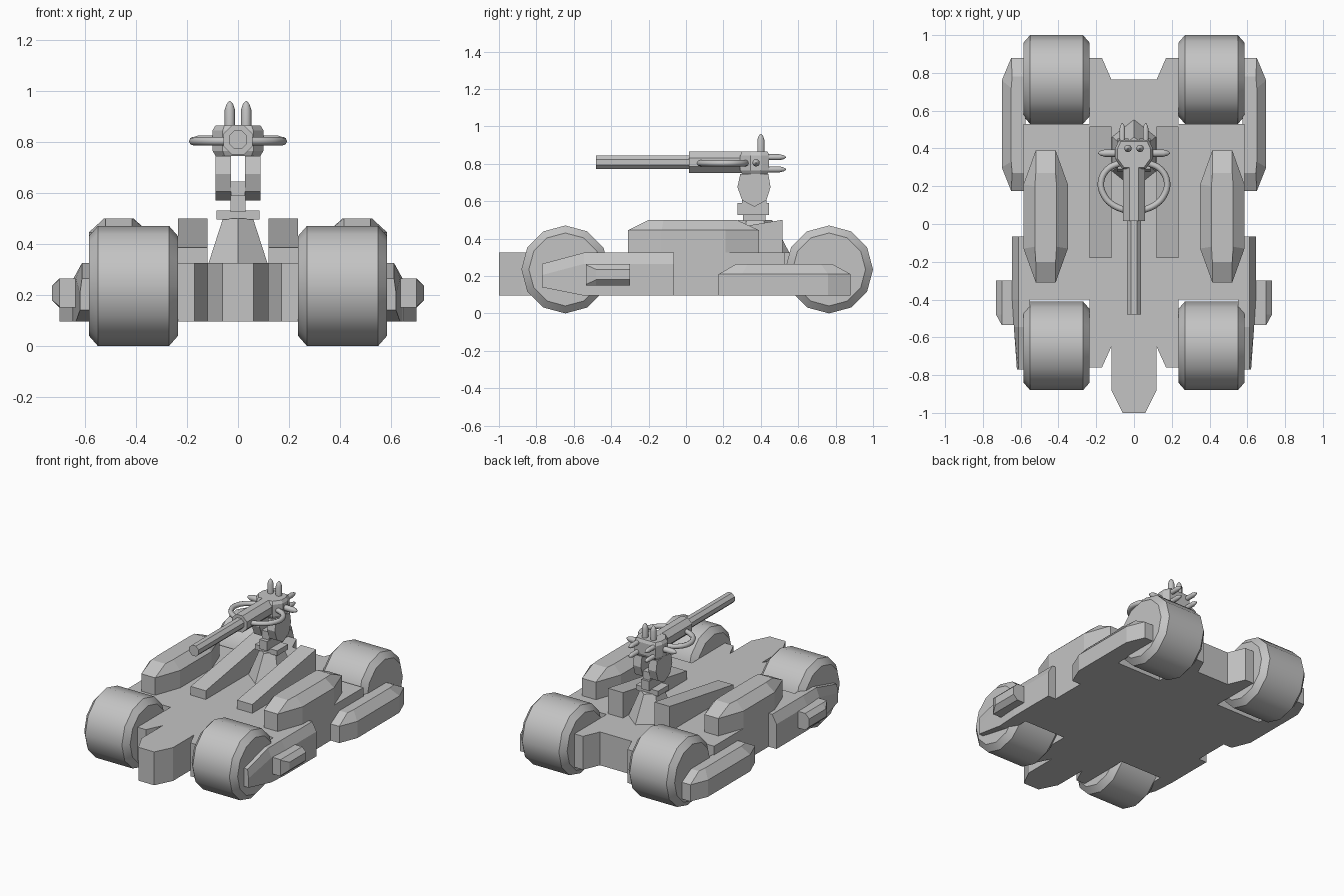
import bpy, bmesh, math
from mathutils import Vector

if "Cube" in bpy.data.objects:
    bpy.data.objects.remove(bpy.data.objects["Cube"], do_unlink=True)

grey = bpy.data.materials.new("plain_grey")
grey.use_nodes = True
colour = (0.55, 0.55, 0.55, 1)
grey.diffuse_color = colour
grey.node_tree.nodes["Principled BSDF"].inputs["Base Color"].default_value = colour


def loft(name, rings, smooth=False):
    """Skin matching rings of points and cap both ends."""
    bm = bmesh.new()
    loops = [[bm.verts.new(p) for p in ring] for ring in rings]
    n = len(loops[0])
    for a, b in zip(loops, loops[1:]):
        for i in range(n):
            j = (i + 1) % n
            bm.faces.new((a[i], a[j], b[j], b[i]))
    bm.faces.new(loops[0])
    bm.faces.new(loops[-1])
    bmesh.ops.recalc_face_normals(bm, faces=bm.faces)
    mesh = bpy.data.meshes.new(name)
    bm.to_mesh(mesh)
    bm.free()
    mesh.materials.append(grey)
    obj = bpy.data.objects.new(name, mesh)
    bpy.context.collection.objects.link(obj)
    if smooth:
        bpy.ops.object.select_all(action='DESELECT')
        obj.select_set(True)
        bpy.context.view_layer.objects.active = obj
        bpy.ops.object.shade_smooth_by_angle(angle=math.radians(40))
    return obj


def box(name, x0, x1, y0, y1, z0, z1):
    flat = [(x0, y0), (x1, y0), (x1, y1), (x0, y1)]
    return loft(name, [[(x, y, z) for x, y in flat] for z in (z0, z1)])


def turned(name, start, axis, profile, sides, smooth=True, phase=0.0):
    """Round part along an axis; profile is (distance, radius)."""
    axis = Vector(axis).normalized()
    u = Vector((1, 0, 0)) if abs(axis.z) > 0.5 else Vector((0, 0, 1))
    v = axis.cross(u)
    rings = []
    for d, r in profile:
        centre = Vector(start) + axis * d
        turns = [2 * math.pi * (i + phase) / sides for i in range(sides)]
        rings.append([centre + (u * math.cos(t) + v * math.sin(t)) * r for t in turns])
    return loft(name, rings, smooth)


def spike(name, start, axis, length, radius):
    turned(name, start, axis, [(0, radius), (length * 0.72, radius),
                               (length * 0.9, radius * 0.65), (length, radius * 0.15)], 10)


def chamfered_pod(name, s, base, top, z0, z1, z2):
    rings = [[(s * x, y, z) for x, y in flat]
             for flat, z in ((base, z0), (base, z1), (top, z2))]
    loft(name, rings)


# Flat hull with front prong and wheel bays
half = [(0.06, -1), (0.12, -0.88), (0.12, -0.65), (0.17, -0.76), (0.235, -0.76),
        (0.235, -0.4), (0.585, -0.4), (0.585, 0.53), (0.235, 0.53),
        (0.235, 0.88), (0.17, 0.88), (0.12, 0.765)]
outline = half + [(-x, y) for x, y in reversed(half)]
loft("hull", [[(x, y, z) for x, y in outline] for z in (0.095, 0.325)])

for side, s in (("left", 1), ("right", -1)):
    # Wheels with bevelled rims
    for end, y in (("front", -0.645), ("rear", 0.765)):
        turned(f"{end}_{side}_wheel", (s * 0.235, y, 0.235), (s, 0, 0),
               [(0, 0.195), (0.035, 0.235), (0.315, 0.235), (0.35, 0.195)], 12)

    # Front fender, narrowing toward the nose
    rings = []
    for y, low, high, out in ((-0.065, 0.095, 0.325, 0.645),
                              (-0.4, 0.095, 0.325, 0.645),
                              (-0.545, 0.095, 0.325, 0.636),
                              (-0.77, 0.14, 0.265, 0.62)):
        section = [(0.55, low), (out, low), (out, high - 0.06), (0.612, high), (0.55, high)]
        rings.append([(s * x, y, z) for x, z in section])
    loft(f"{side}_front_fender", rings)

    # Small hexagonal box on the front fender
    rings = []
    for y, out, inset in ((-0.3, 0.73, 0.03), (-0.48, 0.73, 0.03), (-0.535, 0.7, 0.005)):
        section = [(0.62, 0.15), (0.70, 0.15), (out, 0.15 + inset),
                   (out, 0.265 - inset), (0.70, 0.265), (0.62, 0.265)]
        rings.append([(s * x, y, z) for x, z in section])
    loft(f"{side}_fender_box", rings)

    # Rear fender
    chamfered_pod(f"{side}_rear_fender", s,
                  [(0.575, 0.175), (0.65, 0.175), (0.7, 0.3),
                   (0.7, 0.76), (0.65, 0.88), (0.575, 0.88)],
                  [(0.575, 0.27), (0.645, 0.27), (0.65, 0.33),
                   (0.65, 0.72), (0.645, 0.78), (0.575, 0.78)],
                  0.095, 0.21, 0.265)

    # Raised pod on the hull side
    chamfered_pod(f"{side}_deck_pod", s,
                  [(0.415, -0.31), (0.52, -0.31), (0.585, -0.13), (0.585, 0.21),
                   (0.52, 0.39), (0.415, 0.39), (0.35, 0.21), (0.35, -0.13)],
                  [(0.415, -0.2), (0.52, -0.2), (0.525, -0.12), (0.525, 0.2),
                   (0.52, 0.27), (0.415, 0.27), (0.41, 0.2), (0.41, -0.12)],
                  0.32, 0.445, 0.5)

    # Wedge rail beside the pedestal
    wedge = [(-0.18, 0.32), (-0.18, 0.385), (0.515, 0.5), (0.515, 0.32)]
    loft(f"{side}_wedge_rail", [[(s * x, y, z) for y, z in wedge] for x in (0.12, 0.235)])

    # Gun yoke cheek
    cheek = [(0.29, 0.745), (0.275, 0.675), (0.3, 0.605), (0.365, 0.57),
             (0.43, 0.605), (0.452, 0.675), (0.44, 0.745)]
    loft(f"{side}_yoke_cheek", [[(s * x, y, z) for y, z in cheek] for x in (0.028, 0.088)])

    # Spikes on the gun head
    spike(f"{side}_top_spike", (s * 0.032, 0.4, 0.84), (0, 0, 1), 0.12, 0.02)
    spike(f"{side}_side_spike", (s * 0.07, 0.375, 0.805), (s, 0, 0), 0.12, 0.02)
    for level, z in (("upper", 0.835), ("lower", 0.77)):
        spike(f"{side}_{level}_rear_spike", (s * 0.062, 0.41, z), (0, 1, 0), 0.125, 0.016)

    # Hose looping from head to barrel casing
    path = [(0.07, 0.325), (0.14, 0.29), (0.175, 0.22), (0.155, 0.145),
            (0.11, 0.1), (0.04, 0.07)]
    curve = bpy.data.curves.new(f"{side}_hose", 'CURVE')
    curve.dimensions = '3D'
    curve.bevel_depth = 0.017
    curve.bevel_resolution = 2
    curve.resolution_u = 4
    curve.use_fill_caps = True
    spline = curve.splines.new('BEZIER')
    spline.bezier_points.add(len(path) - 1)
    for point, (x, y) in zip(spline.bezier_points, path):
        point.co = (s * x, y, 0.803)
        point.handle_left_type = point.handle_right_type = 'AUTO'
    curve.materials.append(grey)
    hose = bpy.data.objects.new(f"{side}_hose", curve)
    bpy.context.collection.objects.link(hose)

# Six-sided pedestal
rings = []
for z, rx, ry in ((0.32, 0.135, 0.185), (0.5, 0.068, 0.09)):
    turns = [math.radians(60 * i + 30) for i in range(6)]
    rings.append([(rx * math.cos(t), 0.37 + ry * math.sin(t), z) for t in turns])
loft("pedestal", rings)

# Swivel foot and neck
box("swivel_foot", -0.085, 0.085, 0.305, 0.425, 0.495, 0.53)
box("neck", -0.03, 0.03, 0.275, 0.445, 0.525, 0.59)
box("neck_tongue", -0.028, 0.028, 0.3, 0.43, 0.58, 0.645)

# Gun head, a chamfered block
plan = [(0.06, 0.29), (0.1, 0.345), (0.1, 0.4), (0.08, 0.445)]
plan += [(-x, y) for x, y in reversed(plan)]
loft("gun_head", [[(x * k, 0.37 + (y - 0.37) * k, z) for x, y in plan]
                  for z, k in ((0.745, 0.88), (0.765, 1), (0.845, 1), (0.865, 0.88))])

# Barrel casing and long barrel
turned("barrel_casing", (0, 0.36, 0.808), (0, -1, 0),
       [(0, 0.062), (0.345, 0.062)], 8, False, 0.5)
turned("barrel", (0, 0.03, 0.808), (0, -1, 0),
       [(0, 0.039), (0.51, 0.039)], 8, False, 0.5)
